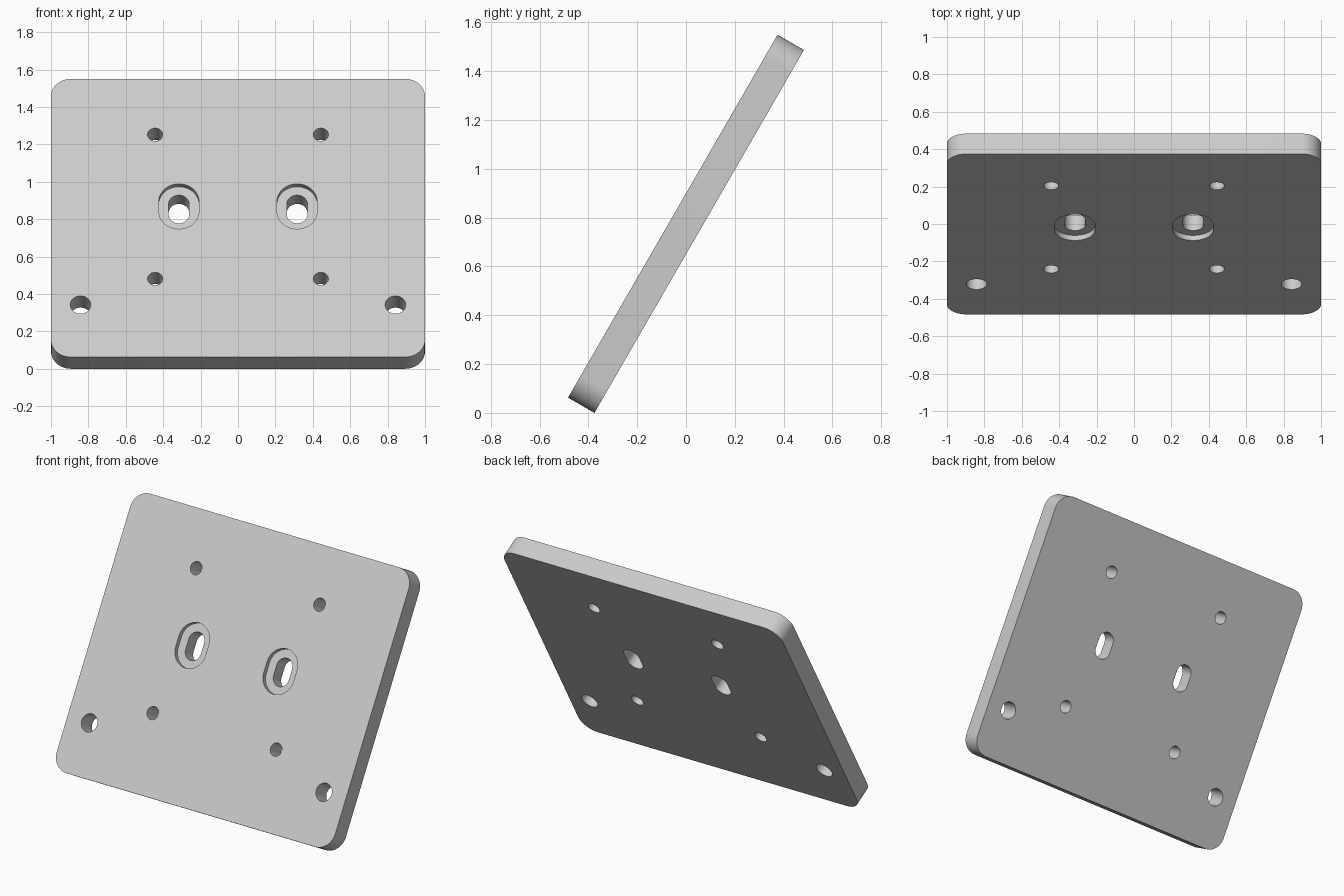
import bpy, bmesh, math
from mathutils import Matrix, Vector

cube = bpy.data.objects.get("Cube")
if cube:
    bpy.data.objects.remove(cube, do_unlink=True)

WIDTH, LENGTH, THICK = 2.0, 1.717, 0.125
CORNER = 0.107
TILT = math.radians(60)
RECESS = 0.031

grey = bpy.data.materials.new("light_grey")
grey.use_nodes = True
colour = (0.6, 0.6, 0.6, 1)
grey.diffuse_color = colour
grey.node_tree.nodes["Principled BSDF"].inputs["Base Color"].default_value = colour


def rounded_prism(name, x, y, half_x, half_y, radius, z0, z1, steps=12):
    """Extruded outline with round corners; also makes circles and slots."""
    points = []
    for quarter, (sx, sy) in enumerate([(1, 1), (-1, 1), (-1, -1), (1, -1)]):
        for i in range(steps + 1):
            a = (quarter + i / steps) * math.pi / 2
            points.append(Vector((x + sx * (half_x - radius) + radius * math.cos(a),
                                  y + sy * (half_y - radius) + radius * math.sin(a), z0)))
    bm = bmesh.new()
    base = bm.faces.new([bm.verts.new(p) for p in points])
    top = bmesh.ops.extrude_face_region(bm, geom=[base])["geom"]
    bmesh.ops.translate(bm, vec=(0, 0, z1 - z0),
                        verts=[g for g in top if isinstance(g, bmesh.types.BMVert)])
    bmesh.ops.remove_doubles(bm, verts=bm.verts, dist=1e-5)
    bmesh.ops.recalc_face_normals(bm, faces=bm.faces)
    mesh = bpy.data.meshes.new(name)
    bm.to_mesh(mesh)
    bm.free()
    mesh.materials.append(grey)
    obj = bpy.data.objects.new(name, mesh)
    bpy.context.collection.objects.link(obj)
    return obj


# Flat plate, front face at +z before tilting
half = THICK / 2
plate = rounded_prism("mounting_plate", 0, 0, WIDTH / 2, LENGTH / 2, CORNER, -half, half)
bpy.context.view_layer.objects.active = plate
plate.select_set(True)

# Hole list: name, x, y, half width, half length, bottom
holes = [
    ("upper_screw_hole", 0.443, 0.515, 0.04, 0.04, -0.2),
    ("lower_screw_hole", 0.443, -0.375, 0.04, 0.04, -0.2),
    ("corner_hole", 0.842, -0.536, 0.055, 0.055, -0.2),
    ("slot_recess", 0.316, 0.072, 0.107, 0.139, half - RECESS),
    ("slot", 0.316, 0.072, 0.055, 0.087, -0.2),
]
for side in (-1, 1):
    for name, x, y, hx, hy, bottom in holes:
        cutter = rounded_prism(name + "_cutter", side * x, y, hx, hy, hx, bottom, 0.2)
        cutter.hide_render = True
        cut = plate.modifiers.new(name, "BOOLEAN")
        cut.operation = "DIFFERENCE"
        cut.solver = "EXACT"
        cut.object = cutter
        bpy.ops.object.modifier_apply(modifier=cut.name)
        bpy.data.objects.remove(cutter, do_unlink=True)

# Lean the plate back and stand it on the ground
plate.data.transform(Matrix.Rotation(TILT, 4, "X"))
lowest = min(v.co.z for v in plate.data.vertices)
plate.data.transform(Matrix.Translation((0, 0, -lowest)))
bpy.ops.object.shade_smooth_by_angle(angle=math.radians(30))
